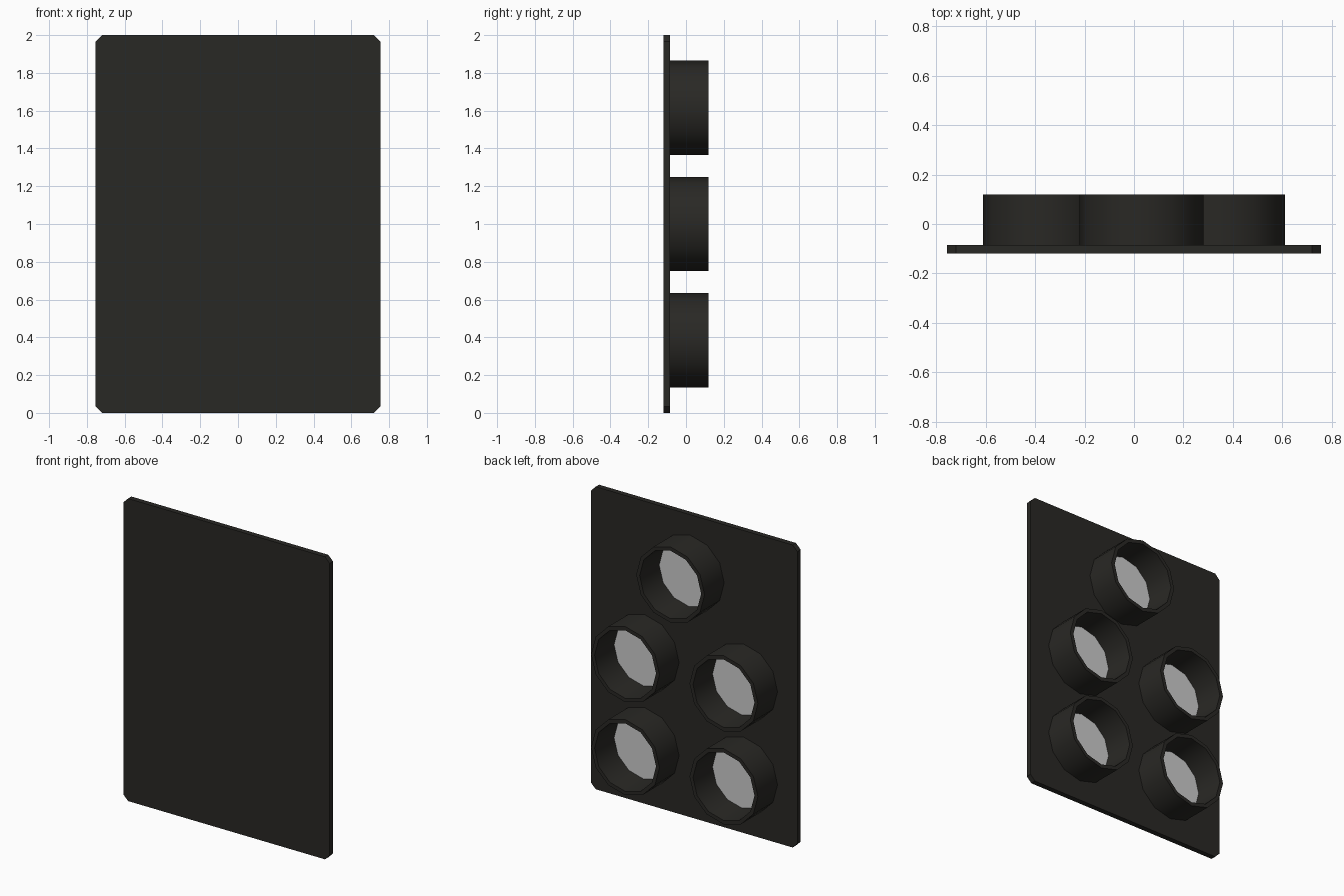
import bpy, bmesh, math

if "Cube" in bpy.data.objects:
    bpy.data.objects.remove(bpy.data.objects["Cube"])

dark = bpy.data.materials.new("dark_plastic")
dark.diffuse_color = (0.022, 0.021, 0.018, 1)
dark.use_nodes = True
dark.node_tree.nodes["Principled BSDF"].inputs["Base Color"].default_value = dark.diffuse_color


def finish(name, bm, mat=None):
    bmesh.ops.recalc_face_normals(bm, faces=bm.faces)
    me = bpy.data.meshes.new(name)
    bm.to_mesh(me)
    bm.free()
    ob = bpy.data.objects.new(name, me)
    bpy.context.collection.objects.link(ob)
    if mat:
        me.materials.append(mat)
    return ob


def loop(bm, r, y, cx, cz, n=12):
    return [bm.verts.new((cx + r * math.cos(2 * math.pi * i / n), y,
                          cz + r * math.sin(2 * math.pi * i / n))) for i in range(n)]


def shade(ob):
    bpy.ops.object.select_all(action='DESELECT')
    ob.select_set(True)
    bpy.context.view_layer.objects.active = ob
    bpy.ops.object.shade_smooth_by_angle(angle=math.radians(40))


# Back plate with clipped corners
W, H, C = 0.755, 2.0, 0.035
outline = [(-W + C, 0), (W - C, 0), (W, C), (W, H - C),
           (W - C, H), (-W + C, H), (-W, H - C), (-W, C)]
bm = bmesh.new()
face = bm.faces.new([bm.verts.new((x, -0.12, z)) for x, z in outline])
ext = bmesh.ops.extrude_face_region(bm, geom=[face], use_keep_orig=True)
for v in ext["geom"]:
    if isinstance(v, bmesh.types.BMVert):
        v.co.y = -0.085
finish("back_plate", bm, dark)

# Five lamp hoods, each an open tube with a grey lens at the bottom
centres = [(0.03, 1.615), (-0.36, 1.0), (0.36, 1.0), (-0.36, 0.385), (0.36, 0.385)]
for k, (cx, cz) in enumerate(centres, 1):
    bm = bmesh.new()
    rings = [loop(bm, r, y, cx, cz) for r, y in
             [(0.25, -0.085), (0.25, 0.12), (0.225, 0.12), (0.215, -0.075)]]
    for a, b in zip(rings, rings[1:]):
        for i in range(12):
            j = (i + 1) % 12
            bm.faces.new((a[i], a[j], b[j], b[i]))
    shade(finish(f"lamp_hood_{k}", bm, dark))

    bm = bmesh.new()
    bm.faces.new(loop(bm, 0.217, -0.07, cx, cz)[::-1])
    lens = finish(f"lens_{k}", bm)
    if lens.data.polygons[0].normal.y < 0:
        lens.data.flip_normals()
